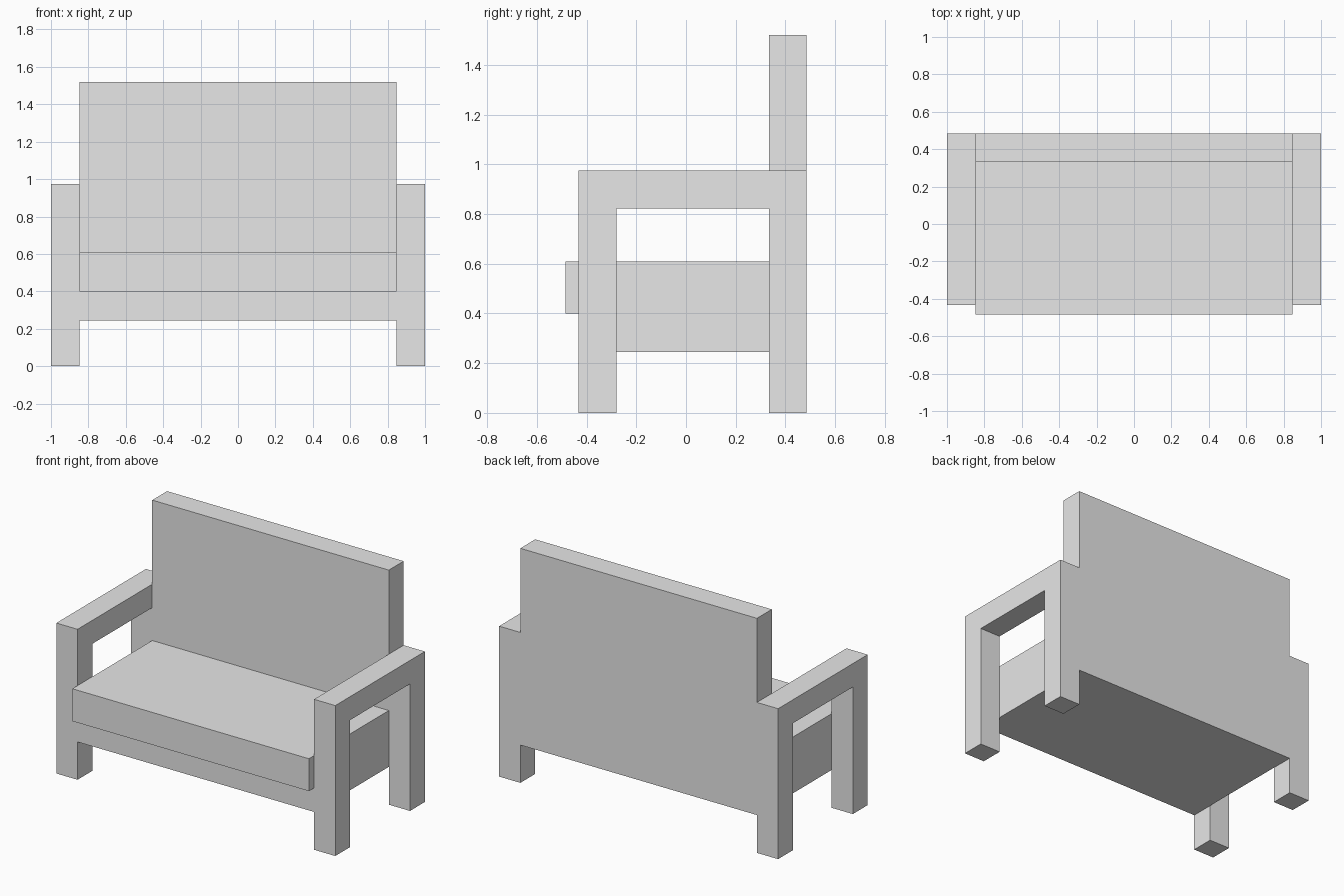
import bpy, bmesh

cube = bpy.data.objects.get("Cube")
if cube:
    bpy.data.objects.remove(cube, do_unlink=True)

# Single plain colour
grey = bpy.data.materials.new("light_grey")
grey.use_nodes = True
grey.diffuse_color = (0.8, 0.8, 0.8, 1)
grey.node_tree.nodes["Principled BSDF"].inputs["Base Color"].default_value = (0.8, 0.8, 0.8, 1)

T = 0.152                       # timber thickness
INNER = 1 - T                   # inner face of the side frames
FRONT, BACK = -0.432, 0.485     # depth of the frame
ARM_TOP, SEAT_BOTTOM, SEAT_TOP = 0.975, 0.245, 0.40


def extrude_x(name, profile, x0, x1):
    """Extrude a closed (y, z) profile from x0 to x1."""
    bm = bmesh.new()
    face = bm.faces.new([bm.verts.new((x0, y, z)) for y, z in profile])
    new = bmesh.ops.extrude_face_region(bm, geom=[face])["geom"]
    verts = [v for v in new if isinstance(v, bmesh.types.BMVert)]
    bmesh.ops.translate(bm, verts=verts, vec=(x1 - x0, 0, 0))
    bmesh.ops.recalc_face_normals(bm, faces=bm.faces)
    mesh = bpy.data.meshes.new(name)
    bm.to_mesh(mesh)
    bm.free()
    mesh.materials.append(grey)
    obj = bpy.data.objects.new(name, mesh)
    bpy.context.collection.objects.link(obj)
    return obj


def rect(y0, y1, z0, z1):
    return [(y0, z0), (y1, z0), (y1, z1), (y0, z1)]


# Side frames: two legs joined by an armrest
arch = [(FRONT, 0), (FRONT + T, 0), (FRONT + T, ARM_TOP - T), (BACK - T, ARM_TOP - T),
        (BACK - T, 0), (BACK, 0), (BACK, ARM_TOP), (FRONT, ARM_TOP)]
extrude_x("left_side_frame", arch, INNER, 1)
extrude_x("right_side_frame", arch, -1, -INNER)

# Seat base, overhanging cushion and tall back panel
extrude_x("seat_base", rect(FRONT, BACK - T, SEAT_BOTTOM, SEAT_TOP), -INNER, INNER)
extrude_x("seat_cushion", rect(-0.485, BACK - T, SEAT_TOP, 0.61), -INNER, INNER)
extrude_x("back_panel", rect(BACK - T, BACK, SEAT_BOTTOM, 1.52), -INNER, INNER)
